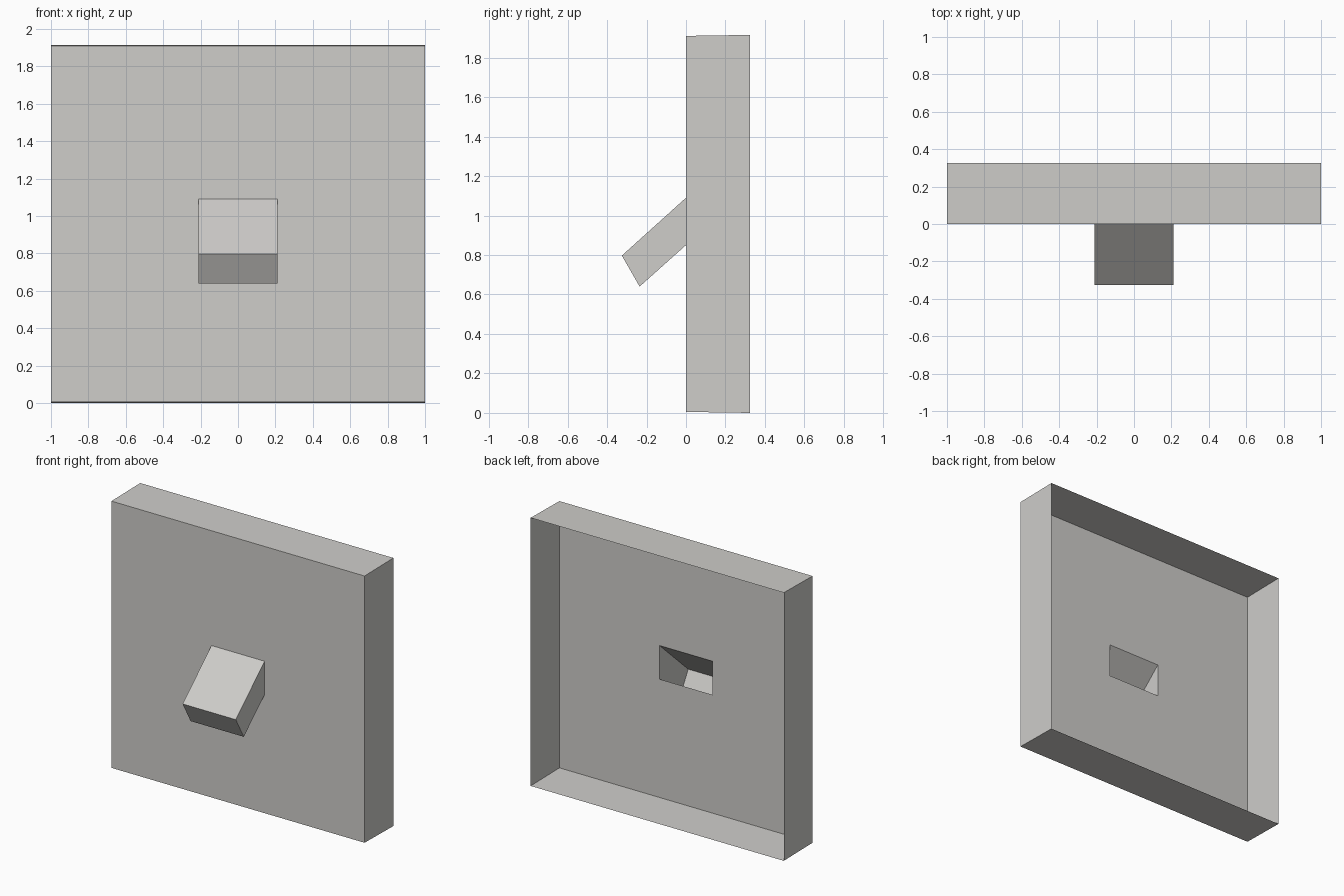
import bpy

if "Cube" in bpy.data.objects:
    bpy.data.objects.remove(bpy.data.objects["Cube"])

# one flat warm grey for the whole model
grey = bpy.data.materials.new("warm_grey")
grey.diffuse_color = (0.62, 0.61, 0.59, 1)
grey.use_nodes = True
grey.node_tree.nodes["Principled BSDF"].inputs["Base Color"].default_value = grey.diffuse_color


def rect(half_w, bottom, top):
    """Corners of a rectangle as (x, y, z); each z level is a (y, z) pair."""
    (yb, zb), (yt, zt) = bottom, top
    return [(-half_w, yb, zb), (half_w, yb, zb), (half_w, yt, zt), (-half_w, yt, zt)]


def shell(name, rings, cap=False):
    """Join successive four-cornered rings with quads, optionally capping the last."""
    verts = [v for ring in rings for v in ring]
    faces = []
    for r in range(len(rings) - 1):
        a, b = 4 * r, 4 * r + 4
        for i in range(4):
            j = (i + 1) % 4
            faces.append((a + i, a + j, b + j, b + i))
    if cap:
        n = len(verts) - 4
        faces.append((n, n + 1, n + 2, n + 3))
    mesh = bpy.data.meshes.new(name)
    mesh.from_pydata(verts, [], faces)
    mesh.materials.append(grey)
    obj = bpy.data.objects.new(name, mesh)
    bpy.context.collection.objects.link(obj)
    return obj


DEPTH, HEIGHT = 0.325, 1.915
SPOUT_W = 0.21
opening = rect(SPOUT_W, (0, 0.85), (0, 1.09))

# panel: open-backed tray whose front sheet has the spout opening
shell("panel", [
    rect(1, (DEPTH, 0), (DEPTH, HEIGHT)),
    rect(1, (0, 0.005), (0, HEIGHT - 0.005)),
    opening,
])

# spout: hollow chute sloping down and forward, closed at its lower end
shell("spout", [
    opening,
    rect(SPOUT_W, (-0.235, 0.64), (-DEPTH, 0.797)),
], cap=True)
